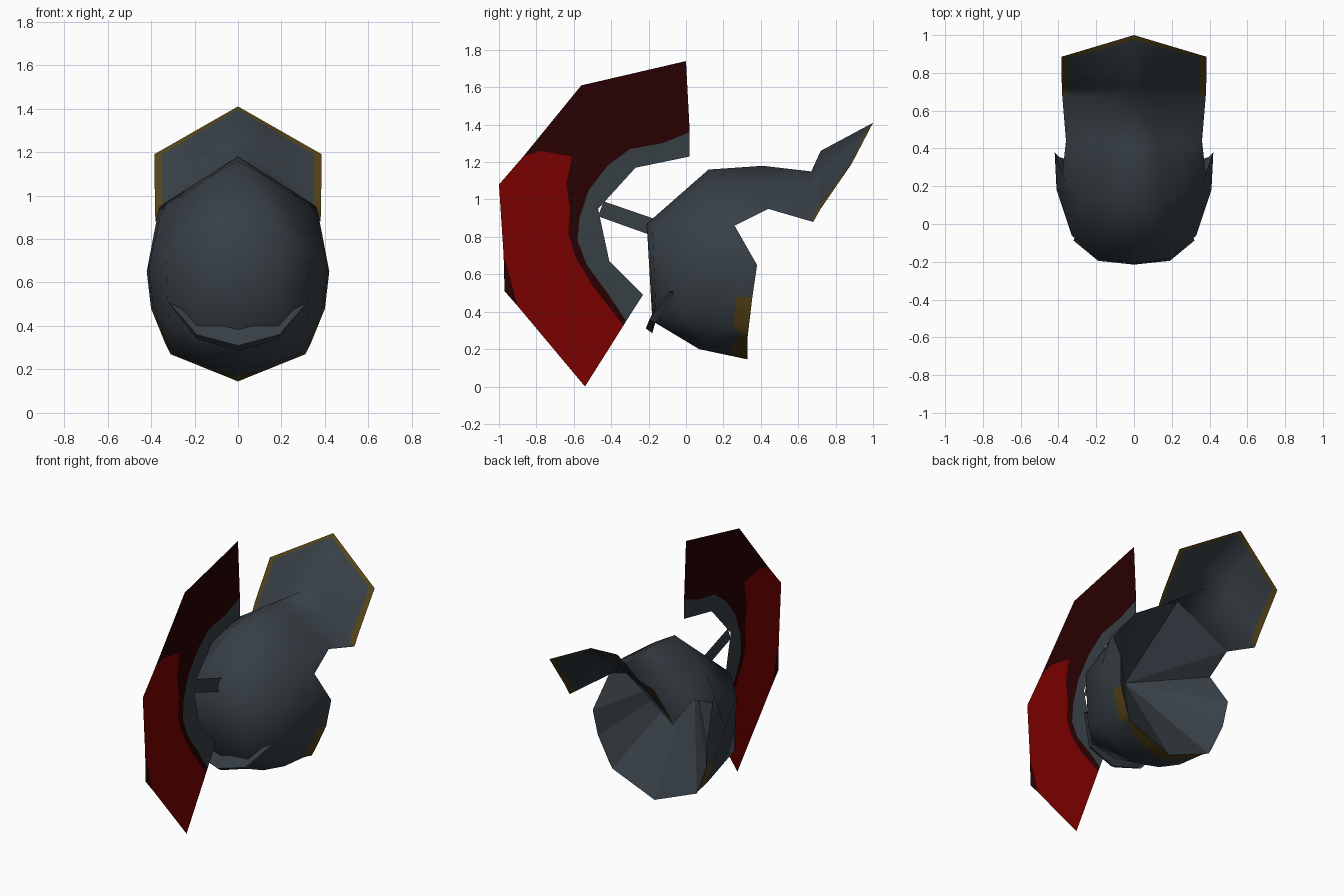
import bpy
import math

if "Cube" in bpy.data.objects:
    bpy.data.objects.remove(bpy.data.objects["Cube"])


def material(name, rgb):
    m = bpy.data.materials.new(name)
    m.diffuse_color = (*rgb, 1.0)
    m.use_nodes = True
    m.node_tree.nodes["Principled BSDF"].inputs["Base Color"].default_value = m.diffuse_color
    return m


STEEL = material("slate_steel", (0.038, 0.050, 0.060))
GOLD = material("dull_gold", (0.092, 0.058, 0.009))
RED = material("crest_red", (0.195, 0.0, 0.0))
DARK = material("dark_red", (0.021, 0.0, 0.0005))


def make(name, verts, faces, mats, slots=None, mirror=False):
    mesh = bpy.data.meshes.new(name)
    mesh.from_pydata(verts, [], faces)
    for m in mats:
        mesh.materials.append(m)
    if slots:
        for poly, s in zip(mesh.polygons, slots):
            poly.material_index = s
    mesh.update()
    ob = bpy.data.objects.new(name, mesh)
    bpy.context.collection.objects.link(ob)
    if mirror:
        mod = ob.modifiers.new("mirror", 'MIRROR')
        mod.use_clip = True
        mod.merge_threshold = 0.001
    return ob


def smooth(ob, degrees):
    bpy.ops.object.select_all(action='DESELECT')
    ob.select_set(True)
    bpy.context.view_layer.objects.active = ob
    bpy.ops.object.shade_smooth_by_angle(angle=math.radians(degrees))


def mix(a, b, t):
    return tuple(p + (q - p) * t for p, q in zip(a, b))


def straight(a, b):
    return [mix(a, b, t) for t in (0, 0.35, 0.68, 0.91, 1)]


def between(r1, r2, t):
    return [mix(a, b, t) for a, b in zip(r1, r2)]


def loft(rows):
    n = len(rows[0])
    verts = [p for r in rows for p in r]
    faces = [(r * n + c, (r + 1) * n + c, (r + 1) * n + c + 1, r * n + c + 1)
             for r in range(len(rows) - 1) for c in range(n - 1)]
    return verts, faces


# Helmet shell: half rows from the flared neck guard, over the dome, to the lower rim
tip = straight((0, 1.0, 1.41), (0.385, 0.885, 1.19))
flare = straight((0, 0.72, 1.26), (0.382, 0.72, 0.95))
neck = straight((0, 0.67, 1.15), (0.38, 0.68, 0.88))
nape = straight((0, 0.41, 1.18), (0.36, 0.44, 0.95))
crown = [(0, .12, 1.16), (.14, .13, 1.08), (.27, .17, .99), (.36, .22, .90), (.38, .26, .86)]
middle = [(0, -.21, .87), (.20, -.18, .85), (.33, -.06, .76), (.41, .18, .68), (.42, .38, .65)]
brow = [(0, -.18, .35), (.19, -.16, .37), (.32, -.05, .41), (.39, .27, .48), (.40, .355, .48)]
chin = [(0, .07, .20), (.13, .08, .22), (.25, .13, .26), (.325, .25, .31), (.335, .335, .32)]
rim = straight((0, .33, .145), (.31, .33, .27))
rows = [tip, between(tip, flare, 0.09), flare, neck, nape, crown, middle, brow,
        chin, between(chin, rim, 0.65), rim]
verts, faces = loft(rows)
cols = len(tip) - 1
slots = []
for i in range(len(faces)):
    r, c = divmod(i, cols)
    edge = c == cols - 1 and (r < 3 or r >= 7)
    slots.append(1 if edge or r == 0 or r == len(rows) - 2 else 0)
helmet = make("helmet_shell", verts, faces, [STEEL, GOLD], slots, mirror=True)
smooth(helmet, 120)

# Inner lining: shallow fan from the rim to a point inside the dome
border = [nape[0], nape[-1], crown[-1], middle[-1], brow[-1], rim[-1], rim[0]]
verts = [(0, -.085, .83)] + border
faces = [(0, i, i + 1) for i in range(1, len(border))]
make("inner_lining", verts, faces, [STEEL], mirror=True)

# Brow visor: wedge wrapping the front of the dome
verts, faces = loft([
    [(0, -.165, .42), (.17, -.14, .43), (.30, -.04, .50)],
    [(0, -.215, .31), (.19, -.195, .36), (.32, -.088, .51)],
    [(0, -.18, .285), (.19, -.165, .34), (.31, -.06, .49)]])
visor = make("brow_visor", verts, faces, [STEEL], mirror=True)
smooth(visor, 40)


# Flat crest sheet in the centre plane, each line running from top to bottom
def sheet(name, line_a, line_b, mat):
    pts = [(0, y, z) for y, z in line_a + line_b[::-1]]
    return make(name, pts, [tuple(range(len(pts)))], [mat])


inner = [(.02, 1.23), (-.27, 1.17), (-.47, .95), (-.41, .67), (-.23, .49)]
holder_edge = [(.02, 1.36), (-.13, 1.30), (-.30, 1.27), (-.42, 1.18), (-.52, 1.05),
               (-.57, .90), (-.58, .78), (-.53, .65), (-.42, .50), (-.32, .35)]
red_edge = [(-.87, 1.23), (-.78, 1.26), (-.61, 1.23), (-.64, 1.08), (-.62, .95),
            (-.63, .82), (-.59, .69), (-.50, .54), (-.335, .325)]
top_edge = [(0, 1.74), (-.56, 1.61), (-.87, 1.23)]
low_edge = [(-.87, 1.23), (-1.0, 1.08), (-.975, .70), (-.945, .60), (-.90, .43),
            (-.54, 0), (-.335, .325)]
sheet("crest_holder", inner, holder_edge, STEEL)
sheet("crest_dark_plume", holder_edge, top_edge + red_edge[1:], DARK)
sheet("crest_red_plume", red_edge, low_edge[1:-1], RED)
# Small dark patch on the crest's outer edge
sheet("crest_dark_patch", [(-.975, .70), (-.97, .51), (-.90, .43)], [(-.945, .60)], DARK)

# Flat strut joining crest and dome
sheet("crest_strut", [(-.44, .99), (-.15, .89)], [(-.47, .91), (-.19, .81)], STEEL)
